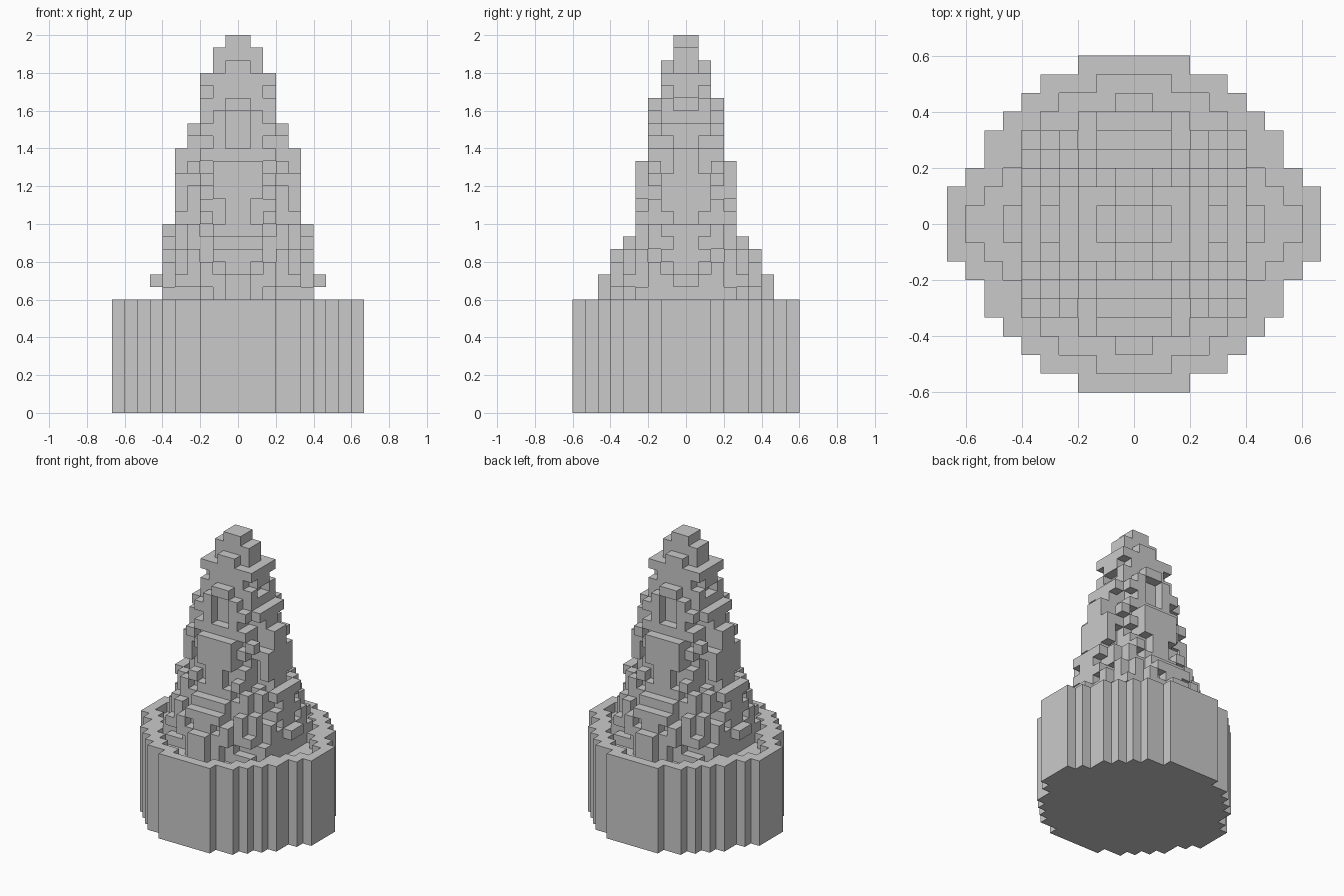
import bpy
import bmesh
import random
from mathutils import Vector

if "Cube" in bpy.data.objects:
    bpy.data.objects.remove(bpy.data.objects["Cube"], do_unlink=True)

U = 1 / 15  # size of one block
random.seed(11)

grey = bpy.data.materials.new("plain_grey")
grey.use_nodes = True
grey.diffuse_color = (0.59, 0.59, 0.59, 1)
grey.node_tree.nodes["Principled BSDF"].inputs["Base Color"].default_value = (0.59, 0.59, 0.59, 1)


def mirrored(quarter):
    """Mirror blocks of one quarter across both upright planes."""
    return {(a, b, k) for i, j, k in quarter
            for a in (i, -1 - i) for b in (j, -1 - j)}


def build_blocks(name, cells):
    """Make the outer skin of a set of blocks, with flat regions merged."""
    bm = bmesh.new()
    corners = {}

    def corner(p):
        key = tuple(p)
        if key not in corners:
            corners[key] = bm.verts.new(Vector(key) * U)
        return corners[key]

    for cell in cells:
        for axis in range(3):
            for side in (0, 1):
                step = [0, 0, 0]
                step[axis] = 2 * side - 1
                if tuple(c + s for c, s in zip(cell, step)) in cells:
                    continue
                u, v = (axis + 1) % 3, (axis + 2) % 3
                loop = []
                for du, dv in ((0, 0), (1, 0), (1, 1), (0, 1)):
                    p = list(cell)
                    p[axis] += side
                    p[u] += du
                    p[v] += dv
                    loop.append(corner(p))
                bm.faces.new(loop if side else loop[::-1])
    bmesh.ops.dissolve_limit(bm, angle_limit=0.01, verts=bm.verts[:], edges=bm.edges[:])
    mesh = bpy.data.meshes.new(name)
    bm.to_mesh(mesh)
    bm.free()
    mesh.materials.append(grey)
    obj = bpy.data.objects.new(name, mesh)
    bpy.context.collection.objects.link(obj)
    return obj


# Round pot: half width of each row, with a one block deep hollow inside the rim
OUTER = [10, 10, 9, 8, 8, 7, 6, 5, 3]
INNER = [9, 8, 7, 6, 6, 5, 4, 2, 0]
RIM = 9
pot = {(i, j, k) for j, w in enumerate(OUTER) for i in range(w) for k in range(RIM)
       if not (k == RIM - 1 and i < INNER[j])}
build_blocks("pot", mirrored(pot))

# Foliage: (half size, number of layers) going up from the hollow
WIDTH = [(6, 2), (7, 1), (6, 4), (5, 6), (4, 2), (3, 4), (2, 2), (1, 1)]
DEPTH = [(7, 3), (6, 2), (5, 1), (4, 6), (3, 5), (2, 3), (1, 2)]
FOOTPRINT = [7, 6, 6, 6, 5, 3, 1]  # widest reach of each row
NICHE = range(21, 24)              # layers with a slot in the front and back
CAP = 24                           # layer with a narrow lid over the slot


def layers(runs):
    return [size for size, count in runs for _ in range(count)]


def reach(i, j, rx, ry):
    return ((i + 0.5) / rx) ** 2 + ((j + 0.5) / ry) ** 2


foliage = set()
for n, (rx, ry) in enumerate(zip(layers(WIDTH), layers(DEPTH))):
    k = RIM - 1 + n
    side_tip = (rx - 1, 0 if rx == 7 else random.choice((0, 0, 1)))
    front_tip = (0 if ry > 5 or rx < 3 else random.choice((0, 0, 1)), ry - 1)
    if k in NICHE:
        front_tip = (1, ry - 1)
    elif k == CAP:
        front_tip = (0, ry - 1)
    for i in range(rx):
        for j in range(ry):
            tip = (i, j) in (side_tip, front_tip)
            front = j == ry - 1
            if i >= FOOTPRINT[j] or (rx == 7 and i == 6 and not tip):
                continue
            if front and ((k in NICHE and i == 0) or (k == CAP and i > 0)):
                continue
            core = rx > 1 and ry > 1 and reach(i, j, rx - 1, ry - 1) <= 1.0
            tuft = reach(i, j, rx, ry) <= 1.12 and (k > 26 or random.random() < 0.6)
            # outer shell is broken up into ragged tufts
            if core or tip or tuft:
                foliage.add((i, j, k))
build_blocks("foliage", mirrored(foliage))
